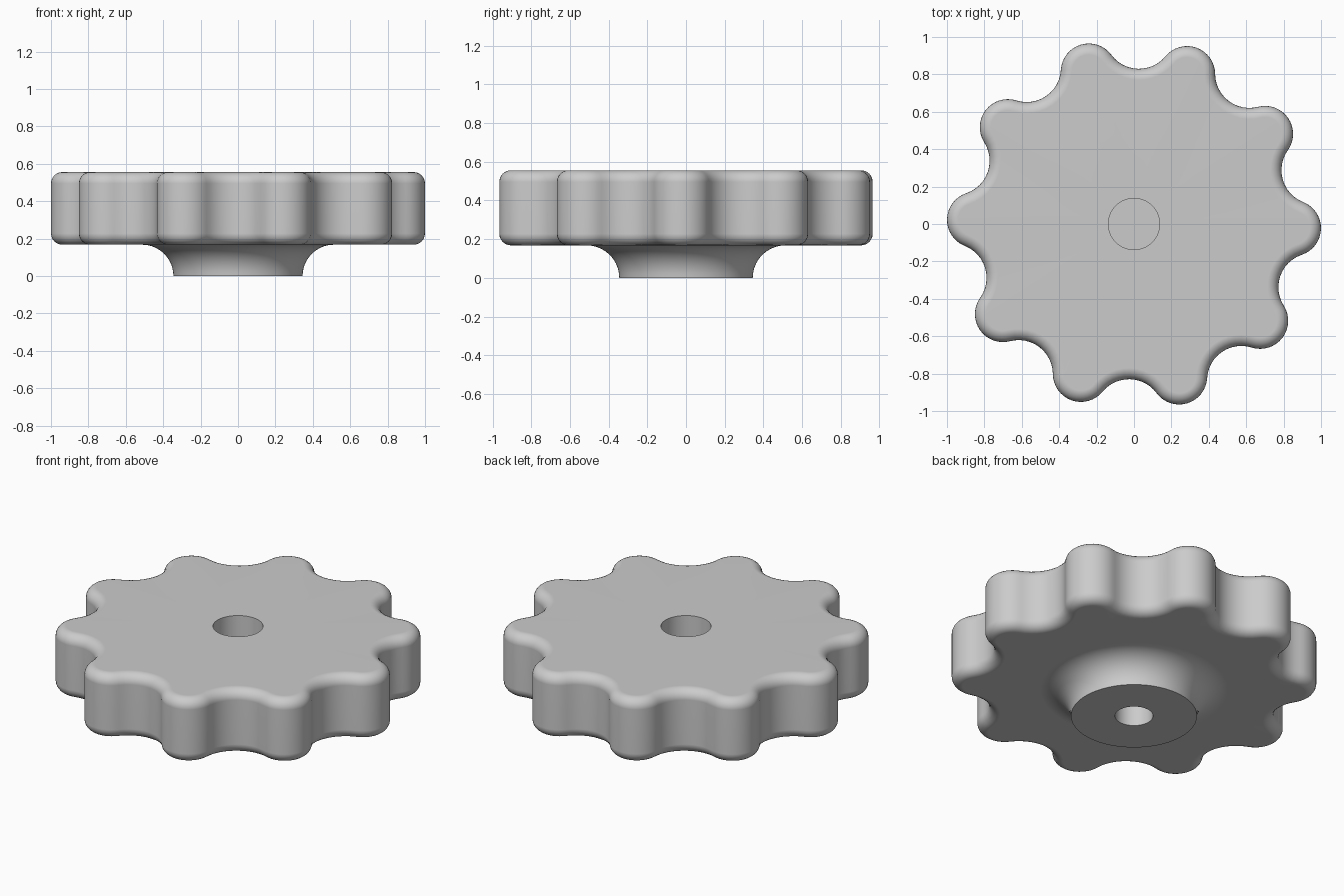
import bpy, bmesh, math
from math import sin, cos, radians, pi
from mathutils import Matrix, Vector

cube = bpy.data.objects.get("Cube")
if cube:
    bpy.data.objects.remove(cube)

LOBES = 10
LOBE_DIST, LOBE_R = 0.85, 0.15
VALLEY_DIST, VALLEY_R = 1.013, 0.183
TURN = radians(-1.5)
BOTTOM, TOP, FILLET = 0.168, 0.556, 0.06
HUB_R, HUB_CURVE = 0.345, 0.168

grey = bpy.data.materials.new("plain grey")
grey.use_nodes = True
colour = (0.6, 0.6, 0.6, 1)
grey.diffuse_color = colour
grey.node_tree.nodes["Principled BSDF"].inputs["Base Color"].default_value = colour


def arc(centre, radius, start, end, steps):
    """Points along an arc, leaving out the last one."""
    angles = [start + (end - start) * i / steps for i in range(steps)]
    return [centre + radius * Vector((cos(a), sin(a))) for a in angles]


def scalloped_outline(inset):
    """Tangent lobe and valley arcs, offset inwards by inset."""
    lobe = Vector((LOBE_DIST, 0))
    valley = VALLEY_DIST * Vector((cos(pi / LOBES), sin(pi / LOBES)))
    join = math.atan2(valley.y - lobe.y, valley.x - lobe.x)
    unit = arc(lobe, LOBE_R - inset, -join, join, 16)
    unit += arc(valley, VALLEY_R + inset, join + pi, 2 * pi / LOBES - join + pi, 12)
    return [Matrix.Rotation(TURN + k * 2 * pi / LOBES, 2) @ p
            for k in range(LOBES) for p in unit]


outer = scalloped_outline(0)


def circle(radius):
    """Circle with its points in line with those of the outline."""
    return [p.normalized() * radius for p in outer]


# Rings from the floor of the top hole, over the rim, to the end of the lower bore
rings = [(circle(0.137), 0.30), (circle(0.137), TOP)]
quarter = [i * pi / 12 for i in range(7)]
for a in reversed(quarter):
    rings.append((scalloped_outline(FILLET * (1 - cos(a))), TOP - FILLET * (1 - sin(a))))
for a in quarter:
    rings.append((scalloped_outline(FILLET * (1 - cos(a))), BOTTOM + FILLET * (1 - sin(a))))
for i in range(11):
    a = pi / 2 + i * pi / 20
    rings.append((circle(HUB_R + HUB_CURVE * (1 + cos(a))), HUB_CURVE * sin(a)))
rings += [(circle(0.104), 0), (circle(0.104), 0.24)]

# Star knob skin
bm = bmesh.new()
loops = [[bm.verts.new((p.x, p.y, z)) for p in points] for points, z in rings]
count = len(outer)
for upper, lower in zip(loops, loops[1:]):
    for i in range(count):
        j = (i + 1) % count
        bm.faces.new((upper[i], lower[i], lower[j], upper[j]))
bm.faces.new(loops[0])
bm.faces.new(loops[-1][::-1])
bmesh.ops.recalc_face_normals(bm, faces=bm.faces)
mesh = bpy.data.meshes.new("star_knob")
bm.to_mesh(mesh)
bm.free()
mesh.materials.append(grey)
knob = bpy.data.objects.new("star_knob", mesh)
bpy.context.collection.objects.link(knob)

# Smooth curves, crisp rims and flat faces
bpy.context.view_layer.objects.active = knob
knob.select_set(True)
bpy.ops.object.shade_smooth_by_angle(angle=radians(35))
weighted = knob.modifiers.new("flat face normals", 'WEIGHTED_NORMAL')
weighted.keep_sharp = True
